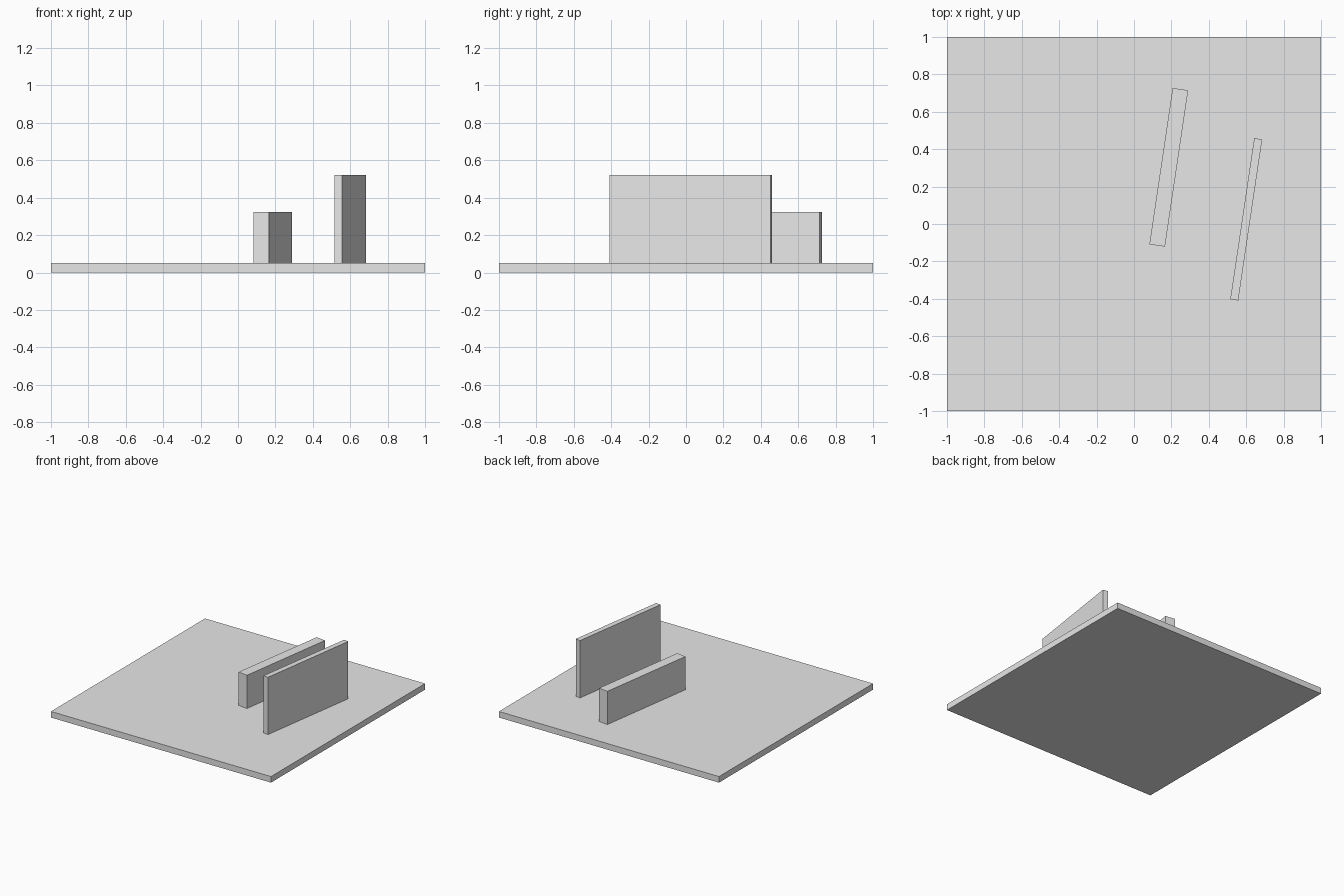
import bpy
import math

# Remove the default cube
cube = bpy.data.objects.get("Cube")
if cube:
    bpy.data.objects.remove(cube, do_unlink=True)

# Single plain grey material
GREY = (0.8, 0.8, 0.8, 1.0)
grey = bpy.data.materials.new("light_grey")
grey.use_nodes = True
grey.diffuse_color = GREY
grey.node_tree.nodes["Principled BSDF"].inputs["Base Color"].default_value = GREY


def box(name, x, y, bottom, top, width, length, turn=0.0):
    """Upright box between two heights, turned about z by degrees."""
    bpy.ops.mesh.primitive_cube_add(size=1)
    obj = bpy.context.object
    obj.name = obj.data.name = name
    height = top - bottom
    for v in obj.data.vertices:
        v.co.x *= width
        v.co.y *= length
        v.co.z *= height
    obj.location = (x, y, bottom + height / 2)
    obj.rotation_euler.z = math.radians(turn)
    obj.data.materials.append(grey)
    return obj


SLAB_TOP = 0.05
TURN = -8.45

# Square ground slab
box("base_slab", 0, 0, 0, SLAB_TOP, 2, 2)

# Two parallel walls standing on the slab
box("low_thick_wall", 0.186, 0.303, SLAB_TOP, 0.323, 0.084, 0.845, TURN)
box("tall_thin_wall", 0.6, 0.025, SLAB_TOP, 0.521, 0.043, 0.871, TURN)
